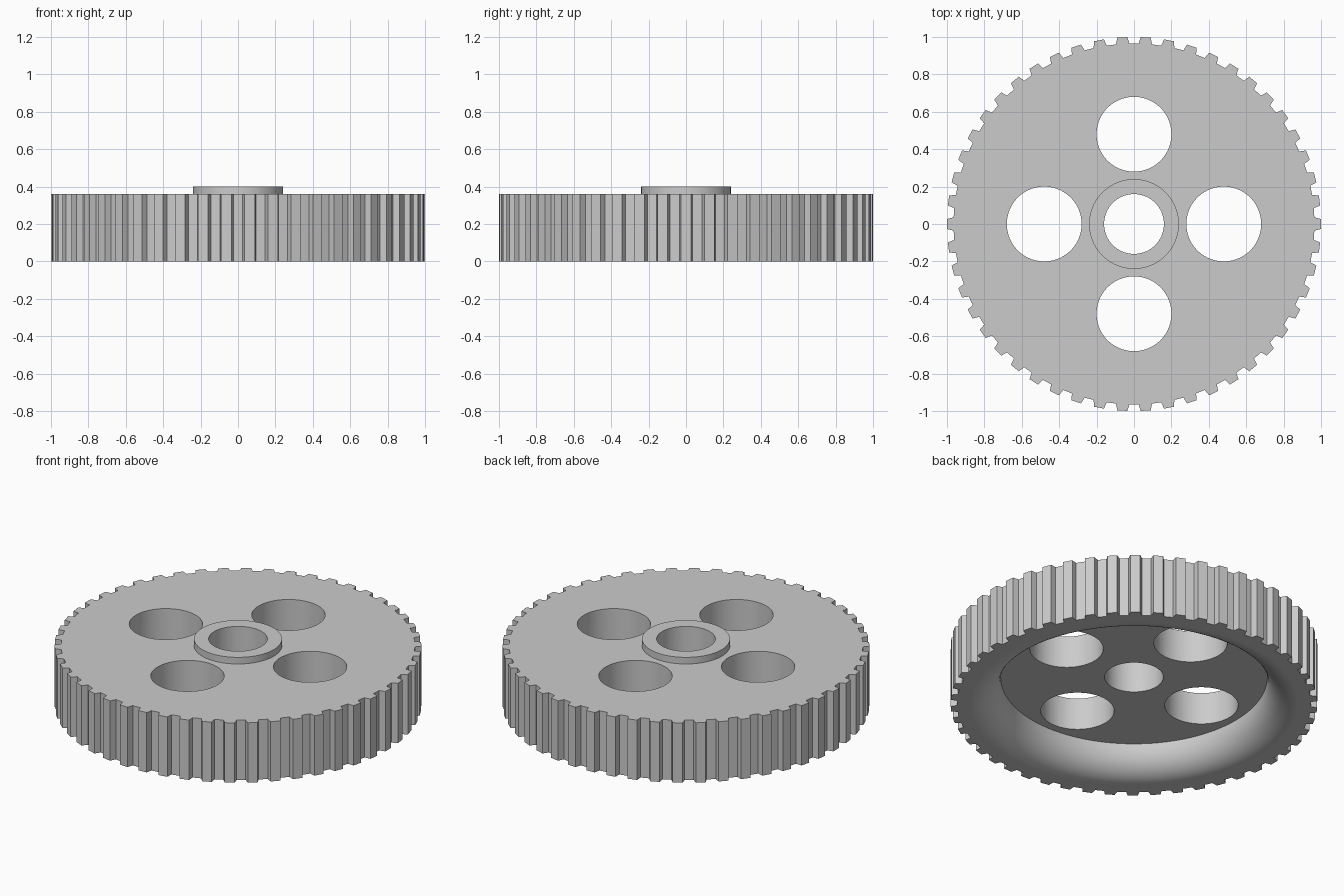
import bpy
import bmesh
from math import cos, sin, pi, radians

TEETH = 50
TOP, HUB_TOP = 0.36, 0.40
ROOT, TIP = 0.965, 1.0
RECESS_R, RECESS_Z = 0.727, 0.167

cube = bpy.data.objects.get("Cube")
if cube:
    bpy.data.objects.remove(cube, do_unlink=True)

grey = bpy.data.materials.new("plain grey")
grey.use_nodes = True
colour = (0.6, 0.6, 0.6, 1)
grey.diffuse_color = colour
grey.node_tree.nodes["Principled BSDF"].inputs["Base Color"].default_value = colour


def finish(name, bm):
    bmesh.ops.recalc_face_normals(bm, faces=bm.faces)
    mesh = bpy.data.meshes.new(name)
    bm.to_mesh(mesh)
    bm.free()
    mesh.materials.append(grey)
    obj = bpy.data.objects.new(name, mesh)
    bpy.context.collection.objects.link(obj)
    return obj


def prism(name, outline, z0, z1):
    """Extrude a flat outline from z0 up to z1."""
    bm = bmesh.new()
    face = bm.faces.new([bm.verts.new((x, y, z0)) for x, y in outline])
    top = bmesh.ops.extrude_face_region(bm, geom=[face])
    verts = [v for v in top["geom"] if isinstance(v, bmesh.types.BMVert)]
    bmesh.ops.translate(bm, verts=verts, vec=(0, 0, z1 - z0))
    return finish(name, bm)


def circle(radius, cx=0, cy=0, n=72):
    return [(cx + radius * cos(2 * pi * i / n), cy + radius * sin(2 * pi * i / n))
            for i in range(n)]


def lathe(name, profile, n=120):
    """Spin an (r, z) profile that starts and ends on the axis."""
    bm = bmesh.new()
    verts = [bm.verts.new((r, 0, z)) for r, z in profile]
    edges = [bm.edges.new(pair) for pair in zip(verts, verts[1:])]
    bmesh.ops.spin(bm, geom=verts + edges, cent=(0, 0, 0), axis=(0, 0, 1),
                   angle=2 * pi, steps=n, use_merge=True)
    bmesh.ops.remove_doubles(bm, verts=bm.verts, dist=1e-5)
    return finish(name, bm)


# Toothed wheel body
pitch = 2 * pi / TEETH
tooth = [(-0.037, ROOT), (-0.027, TIP), (0.027, TIP), (0.037, ROOT)]
outline = [(r * cos(i * pitch + a), r * sin(i * pitch + a))
           for i in range(TEETH) for a, r in tooth]
wheel = prism("toothed_wheel", outline, 0, TOP)

# Raised hub, rounded recess underneath, bore and four round holes
steps = 14
arc = [(RECESS_R + RECESS_Z * (1 - cos(t)), RECESS_Z * (1 - sin(t)))
       for t in (pi / 2 * i / steps for i in range(steps + 1))]
recess = [(0, RECESS_Z)] + arc + [(arc[-1][0], -0.1), (0, -0.1)]
parts = [("UNION", prism("hub", circle(0.24), 0.25, HUB_TOP)),
         ("DIFFERENCE", lathe("recess_cutter", recess)),
         ("DIFFERENCE", prism("bore_cutter", circle(0.16), -0.2, 0.6))]
for k in range(4):
    a = k * pi / 2
    hole = circle(0.2, 0.48 * cos(a), 0.48 * sin(a))
    parts.append(("DIFFERENCE", prism("hole_cutter", hole, -0.2, 0.6)))

bpy.ops.object.select_all(action="DESELECT")
wheel.select_set(True)
bpy.context.view_layer.objects.active = wheel
for operation, part in parts:
    mod = wheel.modifiers.new("shape", "BOOLEAN")
    mod.operation, mod.solver, mod.object = operation, "EXACT", part
    bpy.ops.object.modifier_apply(modifier=mod.name)
    bpy.data.objects.remove(part, do_unlink=True)

# Smooth round walls, crisp flat faces
bpy.ops.object.shade_smooth_by_angle(angle=radians(25))
weighted = wheel.modifiers.new("flat faces", "WEIGHTED_NORMAL")
weighted.keep_sharp = True
